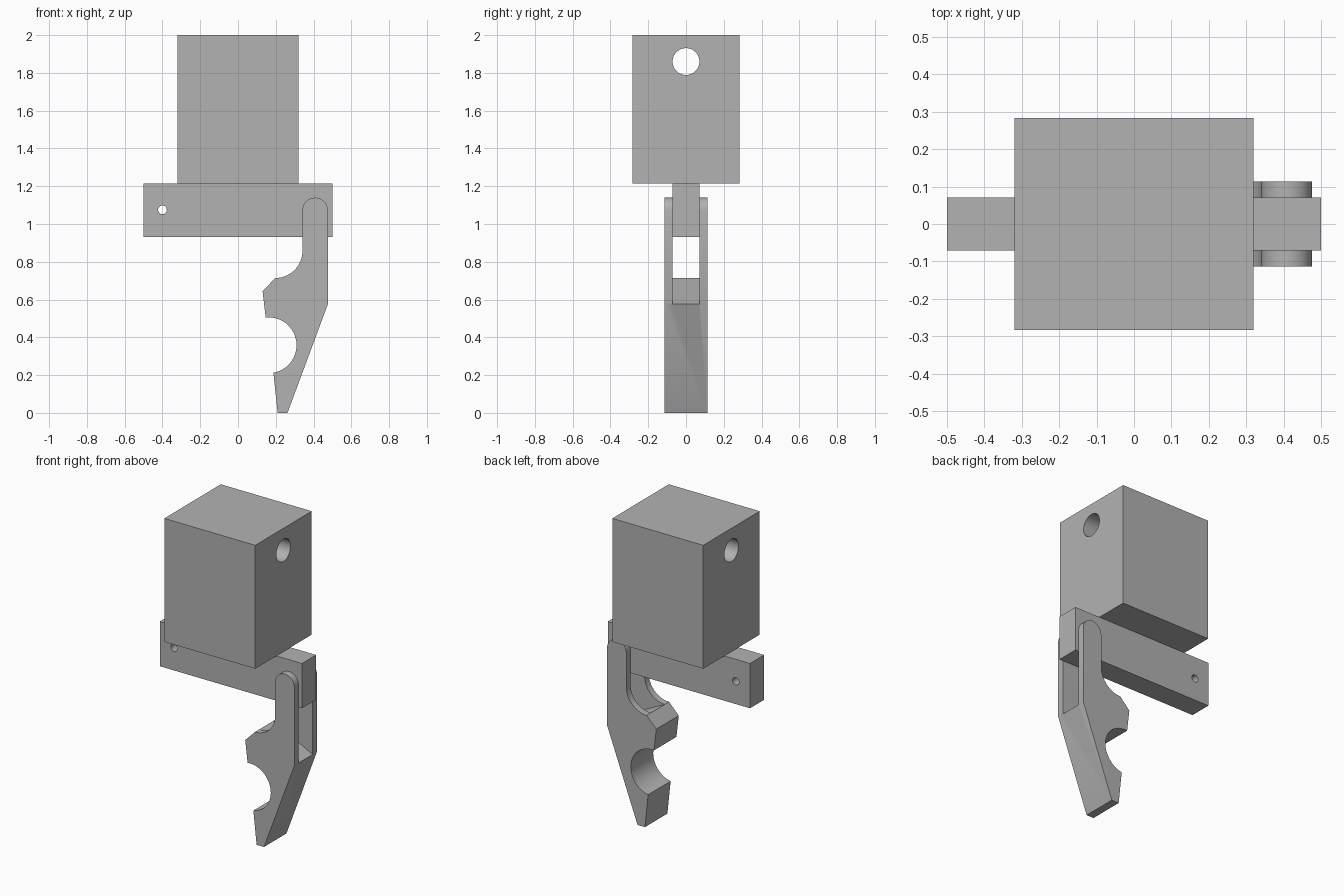
import bpy, bmesh
from math import sin, cos, radians
from mathutils import Matrix

cube = bpy.data.objects.get("Cube")
if cube:
    bpy.data.objects.remove(cube, do_unlink=True)

grey = bpy.data.materials.new("plain grey")
grey.use_nodes = True
colour = (0.448, 0.448, 0.448, 1)
grey.diffuse_color = colour
grey.node_tree.nodes["Principled BSDF"].inputs["Base Color"].default_value = colour


def finish(name, bm):
    bmesh.ops.recalc_face_normals(bm, faces=bm.faces)
    mesh = bpy.data.meshes.new(name)
    bm.to_mesh(mesh)
    bm.free()
    mesh.materials.append(grey)
    ob = bpy.data.objects.new(name, mesh)
    bpy.context.collection.objects.link(ob)
    return ob


def prism(name, profile, half):
    """Extrude an x-z profile symmetrically along y."""
    bm = bmesh.new()
    face = bm.faces.new([bm.verts.new((x, -half, z)) for x, z in profile])
    new = bmesh.ops.extrude_face_region(bm, geom=[face])["geom"]
    verts = [v for v in new if isinstance(v, bmesh.types.BMVert)]
    bmesh.ops.translate(bm, verts=verts, vec=(0, 2 * half, 0))
    return finish(name, bm)


def block(name, half_x, half_y, low, high):
    corners = [(-half_x, low), (half_x, low), (half_x, high), (-half_x, high)]
    return prism(name, corners, half_y)


def rod(name, centre, radius, axis):
    bm = bmesh.new()
    turn = Matrix.Rotation(radians(90), 4, axis)
    bmesh.ops.create_cone(bm, cap_ends=True, segments=48, radius1=radius,
                          radius2=radius, depth=2,
                          matrix=Matrix.Translation(centre) @ turn)
    return finish(name, bm)


def arc(cx, cz, r, start, end, steps=20):
    angles = [radians(start + (end - start) * i / steps) for i in range(steps + 1)]
    return [(cx + r * cos(a), cz + r * sin(a)) for a in angles]


def cut(ob, cutter):
    cutter.hide_render = True
    mod = ob.modifiers.new("cut", "BOOLEAN")
    mod.operation = "DIFFERENCE"
    mod.solver = "EXACT"
    mod.object = cutter
    select(ob)
    bpy.ops.object.modifier_apply(modifier=mod.name)
    bpy.data.objects.remove(cutter, do_unlink=True)


def select(ob):
    bpy.ops.object.select_all(action="DESELECT")
    ob.select_set(True)
    bpy.context.view_layer.objects.active = ob


# Upper body with a hole from side to side
body = block("body_block", 0.32, 0.284, 1.215, 2)
cut(body, rod("body_hole_cutter", (0, 0, 1.86), 0.071, "Y"))

# Narrow mounting bar with a small pin hole
bar = block("mounting_bar", 0.5, 0.071, 0.93, 1.215)
cut(bar, rod("pin_hole_cutter", (-0.4, 0, 1.075), 0.023, "X"))

# Hooked claw: rounded top, shoulder, round bite, pointed tip
outline = arc(0.4085, 1.072, 0.0675, 0, 180)
outline += arc(0.198, 0.857, 0.143, 0, -90)
outline += [(0.13, 0.645)]
outline += arc(0.162, 0.358, 0.148, 96, -80)[:]
outline += [(0.188, 0.206), (0.21, 0), (0.262, 0), (0.476, 0.576)]
claw = prism("hooked_claw", outline, 0.113)

# Slot that forks the claw around the bar, with a sloping floor
slot = [(0.6, 0.514), (0.6, 1.3), (0.1, 1.3), (0.1, 0.763)]
cut(claw, prism("slot_cutter", slot, 0.071))

for ob in (body, bar, claw):
    select(ob)
    bpy.ops.object.shade_smooth_by_angle(angle=radians(25))
